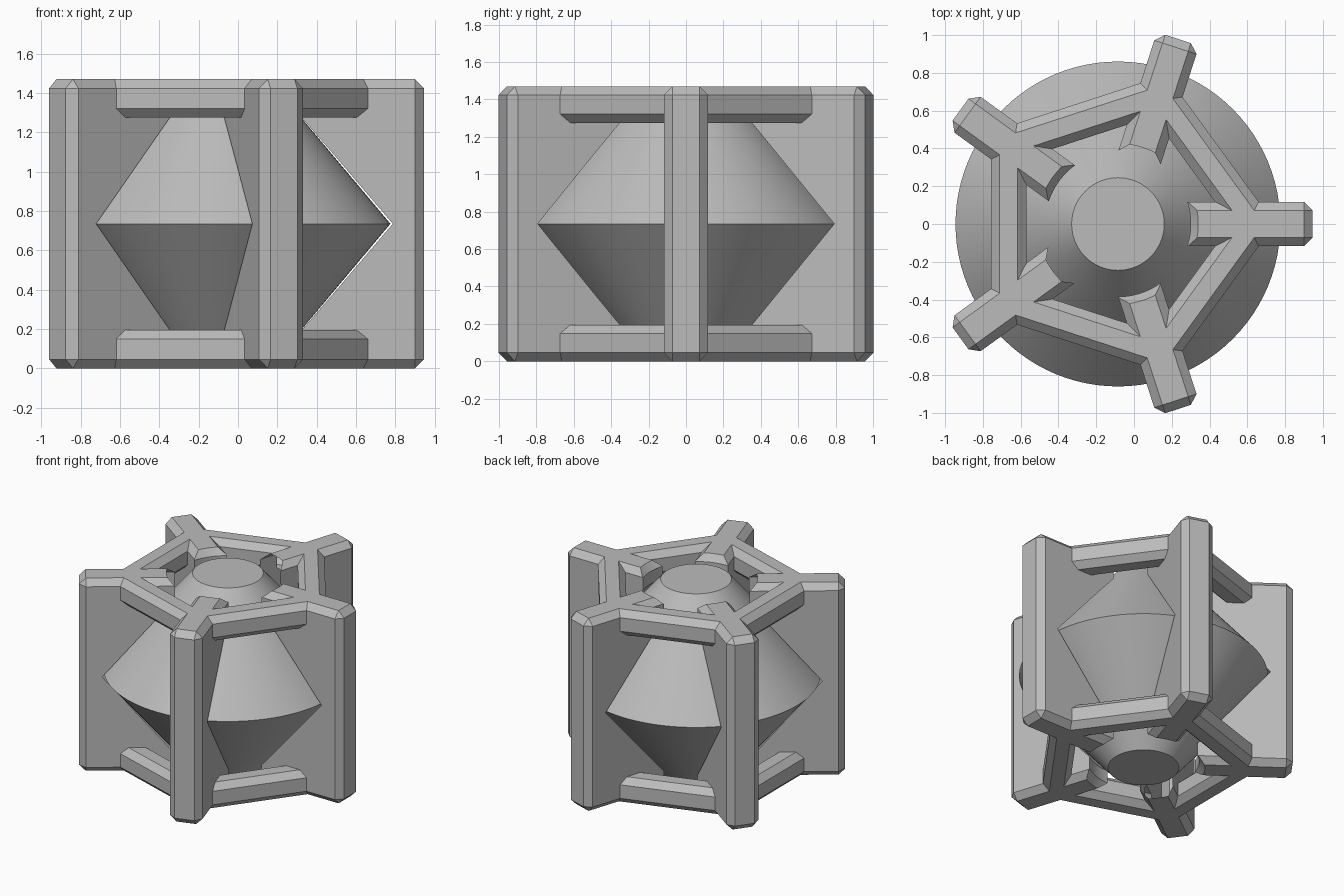
import bpy, bmesh, math
from mathutils import Matrix, Vector

if "Cube" in bpy.data.objects:
    bpy.data.objects.remove(bpy.data.objects["Cube"])

CX, H, SIDES = -0.085, 1.47, 5   # axis offset, total height, number of fins
CH = 0.046                       # chamfer size

grey = bpy.data.materials.new("grey")
grey.diffuse_color = (0.5, 0.5, 0.5, 1)
grey.use_nodes = True
grey.node_tree.nodes["Principled BSDF"].inputs["Base Color"].default_value = grey.diffuse_color


def make(name, bm):
    bmesh.ops.recalc_face_normals(bm, faces=bm.faces)
    me = bpy.data.meshes.new(name)
    bm.to_mesh(me)
    bm.free()
    me.materials.append(grey)
    ob = bpy.data.objects.new(name, me)
    ob.location.x = CX
    bpy.context.collection.objects.link(ob)
    return ob


def lathe(name, profile, segs, closed=False):
    """Revolve (radius, z) points; open profiles get flat caps."""
    bm = bmesh.new()
    rings = []
    for r, z in profile:
        angs = [2 * math.pi * i / segs for i in range(segs)]
        rings.append([bm.verts.new((r * math.cos(a), r * math.sin(a), z)) for a in angs])
    pairs = list(zip(rings, rings[1:]))
    if closed:
        pairs.append((rings[-1], rings[0]))
    else:
        bm.faces.new(rings[0])
        bm.faces.new(rings[-1])
    for a, b in pairs:
        for i in range(segs):
            j = (i + 1) % segs
            bm.faces.new((a[i], a[j], b[j], b[i]))
    return make(name, bm)


def boolean(ob, other, op):
    mod = ob.modifiers.new(op.lower(), 'BOOLEAN')
    mod.operation, mod.object, mod.solver = op, other, 'EXACT'
    other.hide_render = True
    other.hide_set(True)


# Double cone core
core = lathe("double_cone_core", [(0.245, 0.003), (0.86, H / 2), (0.245, H - 0.003)], 96)

# Five chamfered upright fins
bm = bmesh.new()
r0, r1 = 0.2, 1.03
for k in range(SIDES):
    part = bmesh.new()
    bmesh.ops.create_cube(part, size=1)
    bmesh.ops.scale(part, vec=(r1 - r0, 0.235, H), verts=part.verts)
    bmesh.ops.bevel(part, geom=part.edges[:], offset=CH, segments=1, affect='EDGES')
    bmesh.ops.translate(part, vec=((r0 + r1) / 2, 0, H / 2), verts=part.verts)
    bmesh.ops.rotate(part, cent=(0, 0, 0), verts=part.verts,
                     matrix=Matrix.Rotation(k * 2 * math.pi / SIDES, 3, 'Z'))
    tmp = bpy.data.meshes.new("tmp")
    part.to_mesh(tmp)
    part.free()
    bm.from_mesh(tmp)
    bpy.data.meshes.remove(tmp)
frame = make("fin_frame", bm)

# Pentagonal chamfered rings at the bottom and top
a, b, h = 0.485, 0.672, 0.195
octagon = [(a + CH, 0), (b - CH, 0), (b, CH), (b, h - CH),
           (b - CH, h), (a + CH, h), (a, h - CH), (a, CH)]
for name, z in (("bottom_ring", 0), ("top_ring", H - h)):
    pts = [(r / math.cos(math.pi / SIDES), z + dz) for r, dz in octagon]
    boolean(frame, lathe(name, pts, SIDES, closed=True), 'UNION')

# Clearance around the core, with flared openings at both ends
half = [(0.465, H + 0.05), (0.385, H - 0.05), (0.385, 1.324)]
profile = half + [(0.88, H / 2)] + [(r, H - z) for r, z in reversed(half)]
boolean(frame, lathe("clearance_cutter", profile, 96), 'DIFFERENCE')

# Bake the frame and drop the helpers
bpy.context.view_layer.update()
dg = bpy.context.evaluated_depsgraph_get()
baked = bpy.data.meshes.new_from_object(frame.evaluated_get(dg))
helpers = [m.object for m in frame.modifiers]
frame.modifiers.clear()
frame.data = baked
for ob in helpers:
    bpy.data.objects.remove(ob)

# Smooth the round surfaces, keep the chamfers crisp
for ob in (core, frame):
    bpy.ops.object.select_all(action='DESELECT')
    ob.select_set(True)
    bpy.context.view_layer.objects.active = ob
    bpy.ops.object.shade_smooth_by_angle(angle=math.radians(20))
